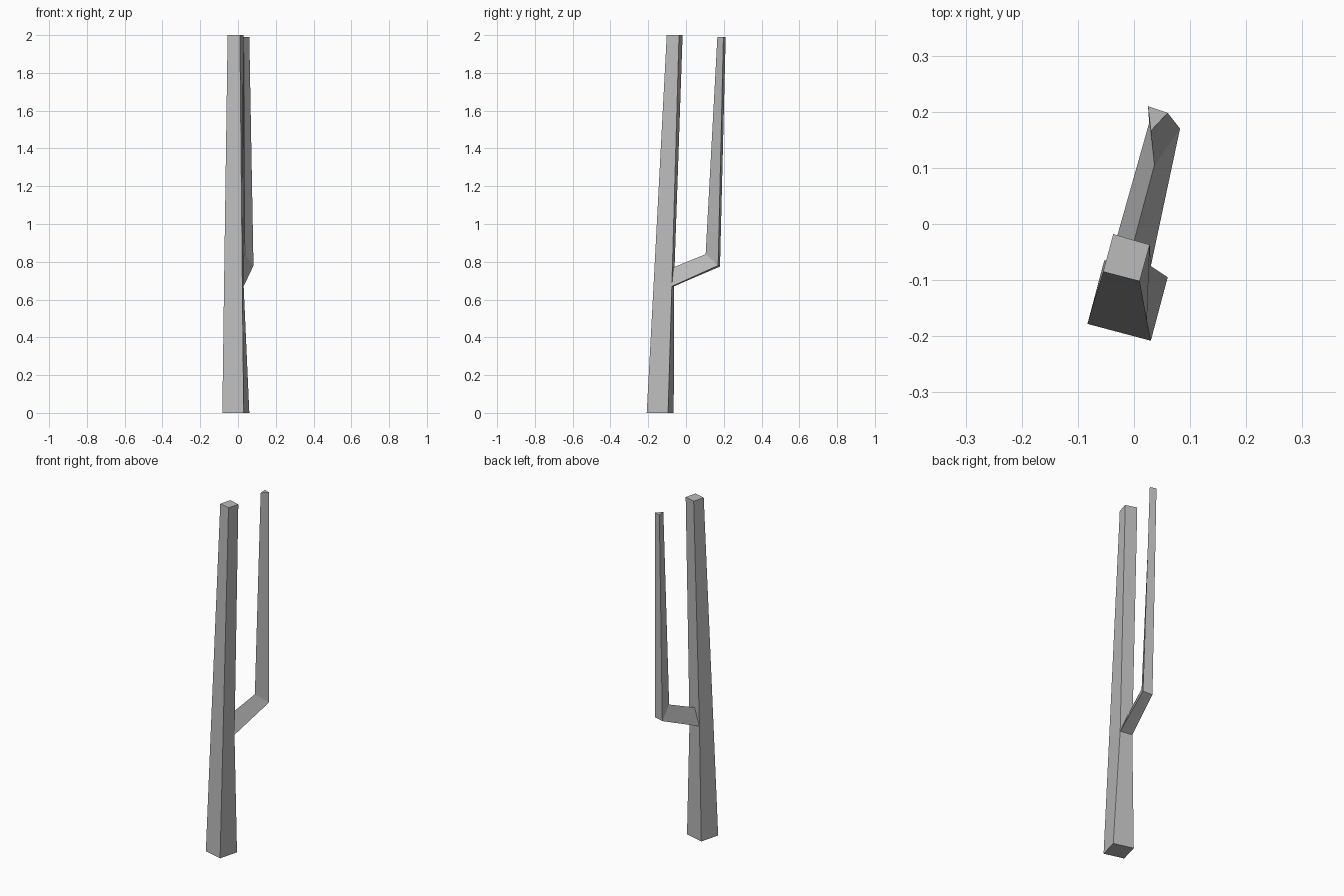
import bpy
import bmesh

cube = bpy.data.objects.get("Cube")
if cube:
    bpy.data.objects.remove(cube, do_unlink=True)

# Single plain grey for the whole model
grey = bpy.data.materials.new("plain grey")
grey.use_nodes = True
colour = (0.5, 0.5, 0.5, 1.0)
grey.diffuse_color = colour
grey.node_tree.nodes["Principled BSDF"].inputs["Base Color"].default_value = colour


def loft(name, rings, cap_start=True):
    """Skin a chain of matching cross-sections and cap the ends."""
    bm = bmesh.new()
    loops = [[bm.verts.new(p) for p in ring] for ring in rings]
    count = len(rings[0])
    for low, high in zip(loops, loops[1:]):
        for i in range(count):
            j = (i + 1) % count
            bm.faces.new((low[i], low[j], high[j], high[i]))
    bm.faces.new(loops[-1])
    if cap_start:
        bm.faces.new(loops[0][::-1])
    bmesh.ops.recalc_face_normals(bm, faces=bm.faces)
    mesh = bpy.data.meshes.new(name)
    bm.to_mesh(mesh)
    bm.free()
    mesh.materials.append(grey)
    obj = bpy.data.objects.new(name, mesh)
    bpy.context.collection.objects.link(obj)
    return obj


def level(z, *points):
    return [(x, y, z) for x, y in points]


# Tapered four-sided trunk, pinched at the back where the branch leaves it
loft("trunk", [
    level(0, (-0.083, -0.178), (0.03, -0.208), (0.06, -0.095), (-0.053, -0.065)),
    level(0.67, (-0.074, -0.147), (0.023, -0.172), (0.03, -0.075), (-0.042, -0.064)),
    level(2, (-0.055, -0.085), (0.01, -0.102), (0.028, -0.037), (-0.037, -0.018)),
])

# Three-sided branch: root on the trunk, elbow, upright tip
loft("branch", [
    [(-0.042, -0.064, 0.67), (0.03, -0.075, 0.67), (-0.01, -0.068, 0.77)],
    [(0.027, 0.18, 0.775), (0.082, 0.17, 0.78), (0.036, 0.104, 0.84)],
    level(1.99, (0.025, 0.21), (0.06, 0.198), (0.03, 0.166)),
], cap_start=False)
